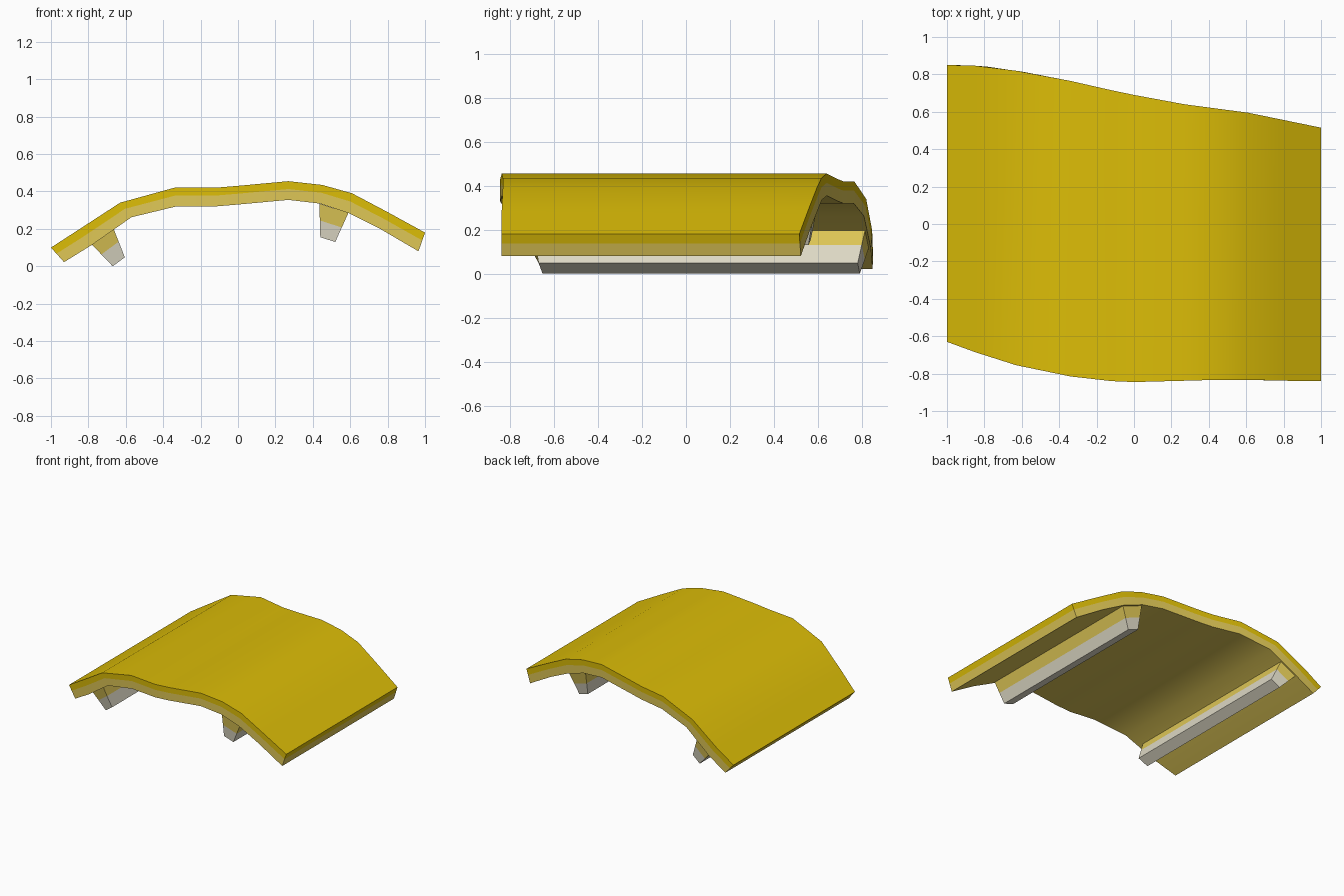
import bpy, bmesh

if "Cube" in bpy.data.objects:
    bpy.data.objects.remove(bpy.data.objects["Cube"])


def material(name, rgb):
    m = bpy.data.materials.new(name)
    m.diffuse_color = (*[c ** 2.2 for c in rgb], 1)
    m.use_nodes = True
    m.node_tree.nodes["Principled BSDF"].inputs["Base Color"].default_value = m.diffuse_color
    return m


YELLOW = material("yellow", (0.86, 0.735, 0.06))
TAN = material("tan", (0.87, 0.775, 0.34))
PALE = material("pale_grey", (0.87, 0.85, 0.77))

# outlines of the front and back edges, as (x, y)
FRONT = [(-1, -.63), (-.85, -.685), (-.63, -.755), (-.34, -.815), (-.12, -.84), (0, -.845),
         (.27, -.838), (.45, -.833), (.61, -.833), (.8, -.838), (1, -.84)]
BACK = [(-1, .85), (-.87, .848), (-.77, .84), (-.6, .815), (-.34, .765), (-.12, .715),
        (0, .69), (.27, .64), (.61, .595), (1, .515)]


def edge_y(curve, x):
    for (x0, y0), (x1, y1) in zip(curve, curve[1:]):
        if x <= x1:
            return y0 + (y1 - y0) * (x - x0) / (x1 - x0)
    return curve[-1][1]


def lerp(a, b, t):
    return tuple(p + (q - p) * t for p, q in zip(a, b))


def slab(name, top, bottom, split, mats, front_in=(0, 0), back_in=(0, 0)):
    """Layered profile between two lines, run from the front to the back edge.
    The upper layer gets colour 0 and the lower layer colour 1."""
    bm = bmesh.new()
    grid = []  # grid[end][level][i]
    for curve, inset, sign in ((FRONT, front_in, 1), (BACK, back_in, -1)):
        levels = []
        for t in (0, split, 1):
            row = []
            for a, b in zip(top, bottom):
                x, z = lerp(a, b, t)
                off = inset[0] + (inset[1] - inset[0]) * t
                row.append(bm.verts.new((x, edge_y(curve, x) + sign * off, z)))
            levels.append(row)
        grid.append(levels)
    f, b = grid
    n = len(top)

    def face(verts, mat):
        bm.faces.new(verts).material_index = mat

    for i in range(n - 1):
        face((f[0][i], f[0][i + 1], b[0][i + 1], b[0][i]), 0)
        face((f[2][i], f[2][i + 1], b[2][i + 1], b[2][i]), 1)
        for k in (0, 1):
            for g in grid:
                face((g[k][i], g[k][i + 1], g[k + 1][i + 1], g[k + 1][i]), k)
    for i in (0, n - 1):
        for k in (0, 1):
            face((f[k][i], b[k][i], b[k + 1][i], f[k + 1][i]), k)
    bmesh.ops.recalc_face_normals(bm, faces=bm.faces)
    me = bpy.data.meshes.new(name)
    bm.to_mesh(me)
    bm.free()
    for m in mats:
        me.materials.append(m)
    ob = bpy.data.objects.new(name, me)
    bpy.context.collection.objects.link(ob)
    return ob


# curved panel
panel_top = [(-1, .10), (-.85, .197), (-.63, .34), (-.34, .42), (-.12, .42), (0, .43),
             (.27, .455), (.45, .435), (.61, .39), (.79, .295), (1, .18)]
panel_bottom = [(-.93, .022), (-.78, .115), (-.57, .262), (-.33, .32), (-.12, .32), (0, .33),
                (.27, .355), (.44, .335), (.59, .285), (.76, .20), (.965, .08)]
panel = slab("curved_panel", panel_top, panel_bottom, .42, (YELLOW, TAN))
bpy.context.view_layer.objects.active = panel
panel.select_set(True)
bpy.ops.object.shade_smooth_by_angle(angle=0.52)

# two ribs under the panel
slab("left_rib", [(-.78, .115), (-.665, .20)], [(-.67, .0), (-.605, .048)], .45,
     (TAN, PALE), front_in=(.05, .09), back_in=(.01, .035))
slab("right_rib", [(.435, .335), (.59, .285)], [(.44, .155), (.52, .13)], .5,
     (TAN, PALE), front_in=(.015, .035), back_in=(.015, .05))
